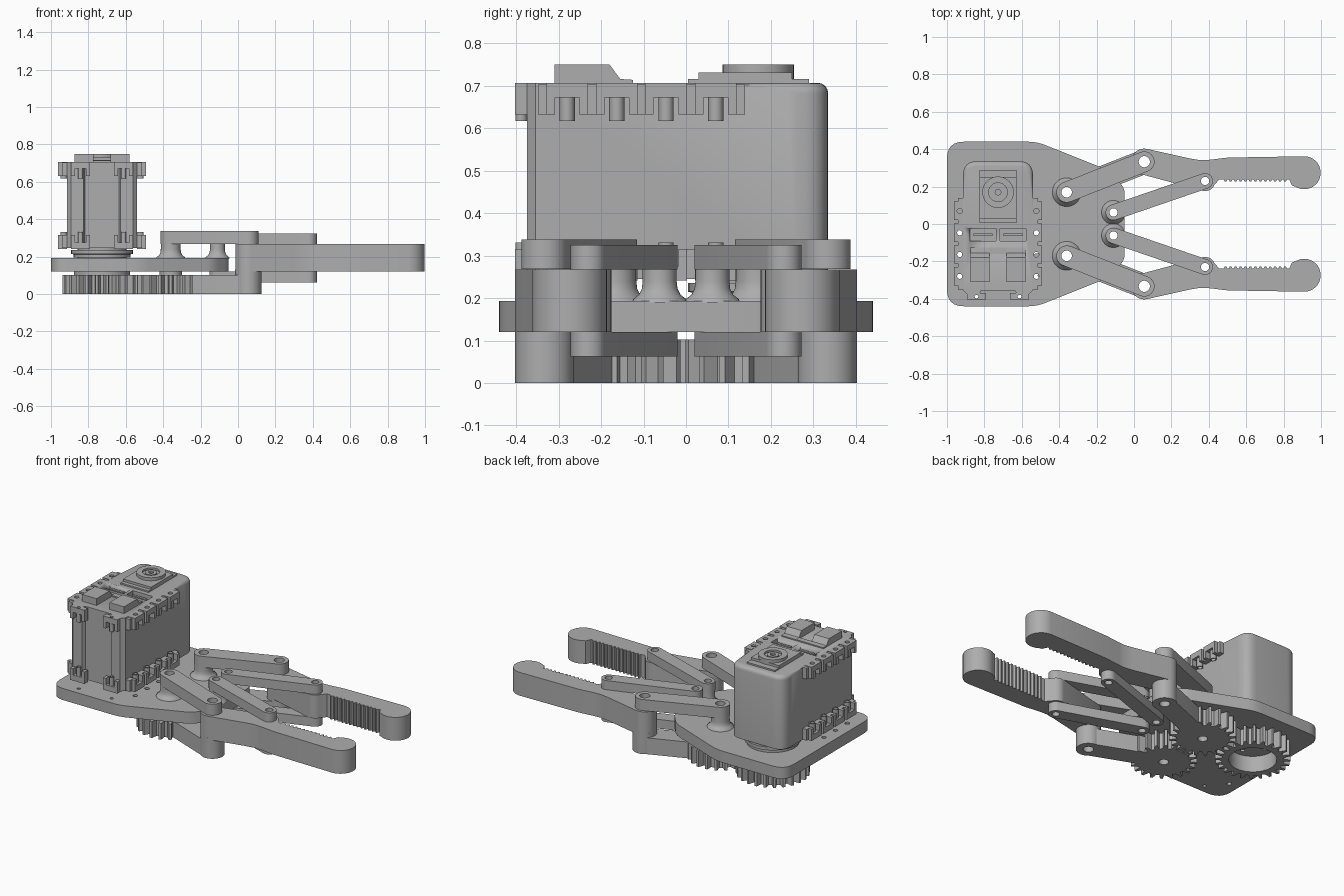
import bpy, bmesh, math
from mathutils import Vector, Matrix

if "Cube" in bpy.data.objects:
    bpy.data.objects.remove(bpy.data.objects["Cube"], do_unlink=True)

grey = bpy.data.materials.new("plain grey")
grey.use_nodes = True
grey.diffuse_color = (0.42, 0.42, 0.42, 1)
grey.node_tree.nodes["Principled BSDF"].inputs["Base Color"].default_value = grey.diffuse_color


# ---- outline helpers ----
def arc(x, y, r, a0, a1, n=14):
    angles = [math.radians(a0 + (a1 - a0) * i / n) for i in range(n + 1)]
    return [(x + r * math.cos(a), y + r * math.sin(a)) for a in angles]


def circle(x, y, r, n=32):
    return arc(x, y, r, 0, 360, n)[:-1]


def rect(x0, x1, y0, y1):
    return [(x0, y0), (x1, y0), (x1, y1), (x0, y1)]


def stadium(a, b, r):
    t = math.degrees(math.atan2(b[1] - a[1], b[0] - a[0]))
    return arc(*b, r, t - 90, t + 90) + arc(*a, r, t + 90, t + 270)


def fillet(corners, n=6):
    """Round each (x, y, radius) corner with a quadratic curve."""
    out = []
    for i, (x, y, r) in enumerate(corners):
        p = Vector((x, y))
        if r == 0:
            out.append((x, y))
            continue
        a = p + (Vector(corners[i - 1][:2]) - p).normalized() * r
        b = p + (Vector(corners[(i + 1) % len(corners)][:2]) - p).normalized() * r
        for k in range(n + 1):
            t = k / n
            out.append(tuple(a * (1 - t) ** 2 + p * 2 * t * (1 - t) + b * t * t))
    return out


def mirror(loop):
    return [(x, -y) for x, y in reversed(loop)]


# ---- solid helpers ----
def finish(name, bm, edge_angle=35):
    bmesh.ops.remove_doubles(bm, verts=bm.verts, dist=0.0001)
    bmesh.ops.recalc_face_normals(bm, faces=bm.faces)
    me = bpy.data.meshes.new(name)
    bm.to_mesh(me)
    bm.free()
    me.materials.clear()
    me.materials.append(grey)
    me.shade_smooth()
    me.set_sharp_from_angle(angle=math.radians(edge_angle))
    ob = bpy.data.objects.new(name, me)
    bpy.context.collection.objects.link(ob)
    return ob


def prism(name, loops, z0, z1, matrix=None):
    """Extrude an outline; the loops after the first are holes."""
    cu = bpy.data.curves.new(name + "_outline", "CURVE")
    cu.dimensions, cu.fill_mode, cu.extrude = "2D", "BOTH", (z1 - z0) / 2
    for loop in loops:
        sp = cu.splines.new("POLY")
        sp.points.add(len(loop) - 1)
        for p, (x, y) in zip(sp.points, loop):
            p.co = (x, y, 0, 1)
        sp.use_cyclic_u = True
    tmp = bpy.data.objects.new(name + "_tmp", cu)
    me = bpy.data.meshes.new_from_object(tmp)
    bm = bmesh.new()
    bm.from_mesh(me)
    bmesh.ops.translate(bm, verts=bm.verts, vec=(0, 0, (z0 + z1) / 2))
    if matrix:
        bm.transform(matrix)
    bpy.data.objects.remove(tmp)
    bpy.data.curves.remove(cu)
    bpy.data.meshes.remove(me)
    return finish(name, bm)


def lathe(name, profile, x, y, n=40):
    """Spin a closed (radius, height) profile about a vertical axis."""
    bm = bmesh.new()
    rings = [[bm.verts.new((x + r * math.cos(k * math.tau / n), y + r * math.sin(k * math.tau / n), z))
              for r, z in profile] for k in range(n)]
    m = len(profile)
    for k in range(n):
        a, b = rings[k], rings[(k + 1) % n]
        for i in range(m):
            j = (i + 1) % m
            bm.faces.new((a[i], b[i], b[j], a[j]))
    return finish(name, bm)


def gear(x, y, root, tip, teeth, turn=0):
    out = []
    for t in range(teeth):
        for f, r in ((-0.3, root), (-0.13, tip), (0.13, tip), (0.3, root)):
            a = (t + f + turn) * math.tau / teeth
            out.append((x + r * math.cos(a), y + r * math.sin(a)))
    return out


# ---- layout ----
SX, HORN_Y = -0.727, 0.17
GEAR, PIVOT = (-0.36, 0.17), (0.055, 0.333)
INNER, LUG = (-0.11, 0.062), (0.38, 0.23)
TABS = (-0.28, -0.163, -0.047, 0.07)

# ---- base plate ----
half = [(-1, -0.44, 0.09), (-0.52, -0.44, 0.05), (-0.13, -0.285, 0.04), (-0.05, -0.19, 0.03)]
plate = fillet(half + [(x, -y, r) for x, y, r in reversed(half)])
holes = [circle(SX, HORN_Y, 0.135)]
for s in (1, -1):
    holes += [circle(GEAR[0], s * GEAR[1], 0.028), circle(INNER[0], s * INNER[1], 0.022)]
    holes += [circle(SX + s * 0.205, y, 0.014, 12) for y in TABS[:3]]
    holes.append(circle(SX + s * 0.115, -0.388, 0.01, 12))
prism("base_plate", [plate] + holes, 0.12, 0.193)

# ---- drive gear and servo horn ----
prism("drive_gear", [gear(SX, HORN_Y, 0.175, 0.213, 24, 0.5), circle(SX, HORN_Y, 0.135)], 0, 0.103)
prism("horn_disc", [circle(SX, HORN_Y, 0.15, 40)]
      + [circle(SX + dx, HORN_Y + dy, 0.012, 12)
         for dx, dy in ((0.09, 0), (-0.09, 0), (0, 0.09), (0, -0.09), (0, 0))], 0.1, 0.12)
lathe("horn_hub", [(0.001, 0.115), (0.13, 0.115), (0.13, 0.195), (0.152, 0.195), (0.152, 0.212),
                   (0.165, 0.215), (0.165, 0.235), (0.13, 0.235), (0.13, 0.26), (0.001, 0.26)], SX, HORN_Y)

# ---- finger outline with gripping teeth ----
finger = arc(*PIVOT, 0.07, 78, 245) + arc(*LUG, 0.054, 250, 335, 8) + [(0.455, 0.238)]
for i in range(13):
    x = 0.48 + i * 0.0265
    finger += [(x, 0.238), (x + 0.006, 0.226), (x + 0.014, 0.226), (x + 0.02, 0.238)]
finger += [(0.83, 0.238), (0.845, 0.205)] + arc(0.91, 0.274, 0.088, 237, 450, 20)
finger += [(0.5, 0.355), (0.4, 0.343), (0.355, 0.341), (0.3, 0.35)]

# ---- both sides of the linkage ----
for side, s in (("left", 1), ("right", -1)):
    def own(loops):
        return loops if s == 1 else [mirror(l) for l in loops]

    big = [circle(*GEAR, 0.028), circle(*PIVOT, 0.03)]
    small = [circle(*INNER, 0.022), circle(*LUG, 0.022)]
    prism(side + "_driven_gear", own([gear(*GEAR, 0.15, 0.188, 20, 0.25 * s + 0.25), big[0]]), 0, 0.103)
    prism(side + "_drive_arm", own([stadium(GEAR, PIVOT, 0.065)] + big), 0, 0.103)
    prism(side + "_upper_arm", own([stadium(GEAR, PIVOT, 0.055)] + big), 0.268, 0.338)
    prism(side + "_finger_boss", own([circle(*PIVOT, 0.07), big[1]]), 0, 0.13)
    prism(side + "_finger", own([finger, big[1], small[1]]), 0.12, 0.267)
    for level, z0, z1 in (("lower", 0.062, 0.12), ("upper", 0.267, 0.325)):
        prism(f"{side}_{level}_inner_link", own([stadium(INNER, LUG, 0.042)] + small), z0, z1)
    prism(side + "_gear_spacer", own([circle(*GEAR, 0.06), big[0]]), 0.1, 0.122)
    for part, (px, py), hole, r in (("arm_post", GEAR, 0.028, 0.053), ("link_post", INNER, 0.022, 0.04)):
        lathe(f"{side}_{part}", [(hole, 0.19), (r + 0.025, 0.19), (r + 0.022, 0.198), (r + 0.009, 0.208),
                                 (r + 0.002, 0.222), (r, 0.24), (r, 0.27), (hole, 0.27)], px, s * py)

# ---- servo case ----
side_pts = [(0.187, -0.355, 0), (0.187, 0.1, 0), (0.187, 0.335, 0.075)]
front = [(0.09, -0.355, 0), (0.1, -0.375, 0), (0.165, -0.375, 0)]
right_half = front + side_pts
case = fillet([(SX + x, y, r) for x, y, r in right_half]
              + [(SX - x, y, r) for x, y, r in reversed(right_half)])
body = prism("servo_case", [case], 0.245, 0.707)
bm = bmesh.new()
bm.from_mesh(body.data)
bmesh.ops.dissolve_limit(bm, angle_limit=0.02, verts=bm.verts, edges=bm.edges)
top = [e for e in bm.edges if all(v.co.z > 0.7 and v.co.y > 0.09 for v in e.verts)
       and e.calc_face_angle(0) > 1]
bmesh.ops.bevel(bm, geom=top, offset=0.025, segments=4, profile=0.5, affect="EDGES")
bpy.data.objects.remove(body)
body = finish("servo_case", bm)

# sockets sunk into the lid
for s in (1, -1):
    x = SX + s * 0.08
    cutter = prism("socket_cutter", [rect(x - 0.07, x + 0.07, -0.09, -0.025)], 0.675, 0.75)
    cutter.hide_render = True
    mod = body.modifiers.new("socket", "BOOLEAN")
    mod.operation, mod.object = "DIFFERENCE", cutter
    baked = bpy.data.meshes.new_from_object(body.evaluated_get(bpy.context.evaluated_depsgraph_get()))
    body.modifiers.clear()
    body.data = baked
    bpy.data.objects.remove(cutter)
    prism("socket_pins", [rect(x - 0.05, x + 0.05, -0.065, -0.05)], 0.67, 0.698)

# ---- mounting tabs along the case, upper and lower rows ----
def tab(name, x0, x1, y0, y1, hole, r, along_y, upper):
    def span(z0, z1):
        return (z0, z1) if upper else (0.948 - z1, 0.948 - z0)
    ring = circle(*hole, r, 12)
    prism(name + "_slab", [rect(x0, x1, y0, y1), ring], *span(0.672, 0.707))
    for end in (0, 1):
        if along_y:
            e = (y0, y0 + 0.02) if end == 0 else (y1 - 0.02, y1)
            prism(name + "_cheek", [rect(x0, x1, *e)], *span(0.632, 0.672))
        else:
            e = (x0, x0 + 0.02) if end == 0 else (x1 - 0.02, x1)
            prism(name + "_cheek", [rect(*e, y0, y1)], *span(0.632, 0.672))
    prism(name + "_screw", [circle(*hole, r + 0.004, 12), ring], *span(0.617, 0.672))


for row, upper in (("upper", True), ("lower", False)):
    z0, z1 = (0.632, 0.703) if upper else (0.245, 0.316)
    for s in (1, -1):
        xs = sorted((SX + s * 0.186, SX + s * 0.236))
        for y in TABS:
            tab(row + "_side_tab", *xs, y - 0.049, y + 0.049, (SX + s * 0.205, y), 0.014, True, upper)
        xs = sorted((SX + s * 0.186, SX + s * 0.215))
        for y in (-0.338, -0.221, -0.105, 0.012, 0.128):
            prism(row + "_tab_rib", [rect(*xs, y - 0.011, y + 0.011)], z0, z1)
        x = SX + s * 0.115
        tab(row + "_front_tab", x - 0.05, x + 0.05, -0.403, -0.37, (x, -0.388), 0.01, False, upper)

# ---- lid details ----
prism("lid_pad", [rect(SX - 0.098, SX + 0.098, 0.005, 0.29)], 0.7, 0.716)
prism("lid_step", [rect(SX - 0.098, SX + 0.098, 0.03, 0.25)], 0.71, 0.731)
lathe("lid_boss", [(0.001, 0.71), (0.084, 0.71), (0.084, 0.75), (0.05, 0.75), (0.05, 0.738),
                   (0.035, 0.738), (0.035, 0.746), (0.015, 0.746), (0.015, 0.735), (0.001, 0.735)], SX, HORN_Y)
to_x = Matrix(((0, 0, 1, 0), (1, 0, 0, 0), (0, 1, 0, 0), (0, 0, 0, 1)))
wedge = [(-0.31, 0.7), (-0.125, 0.7), (-0.125, 0.714), (-0.155, 0.716), (-0.18, 0.75), (-0.31, 0.75)]
for s in (1, -1):
    xs = sorted((SX + s * 0.045, SX + s * 0.147))
    prism("lid_block", [wedge], *xs, to_x)
prism("lid_bridge", [rect(SX - 0.147, SX + 0.147, -0.16, -0.125)], 0.7, 0.714)
